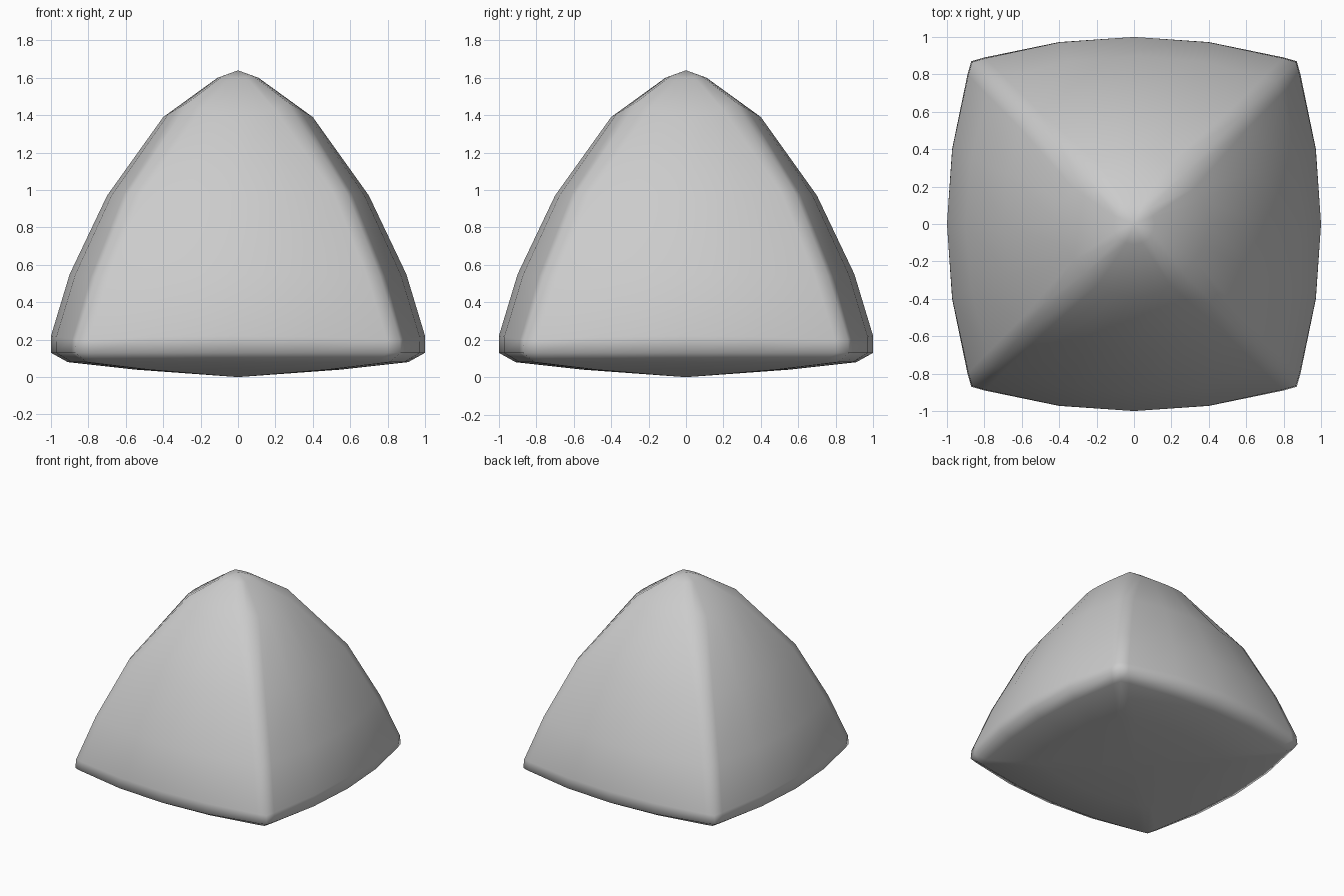
import bpy, bmesh

cube = bpy.data.objects.get("Cube")
if cube:
    bpy.data.objects.remove(cube, do_unlink=True)

# Light grey material
grey = bpy.data.materials.new("light grey")
grey.use_nodes = True
colour = (0.6, 0.6, 0.6, 1)
grey.diffuse_color = colour
grey.node_tree.nodes["Principled BSDF"].inputs["Base Color"].default_value = colour

# Rings from underside to tip: side radius, side height, ridge radius, ridge height
RINGS = [(0.55, 0.04, 0.48, 0.04), (0.91, 0.08, 0.81, 0.08),
         (1.0, 0.13, 0.87, 0.13), (1.0, 0.22, 0.865, 0.2),
         (0.9, 0.55, 0.76, 0.54), (0.7, 0.97, 0.585, 0.98),
         (0.4, 1.39, 0.265, 1.47), (0.11, 1.6, 0.08, 1.61)]
BEVEL = 0.07


def add_ring(bm, side, side_z, ridge, ridge_z):
    """A bulging square: four bowed sides meeting at narrow ridges."""
    near = max(0.55, 1 - BEVEL / ridge)
    verts = []
    for turn in range(4):
        for f in (-1, -near, -0.46, 0, 0.46, near):
            x, y = f * ridge, -(side + (ridge - side) * f * f)
            for _ in range(turn):
                x, y = -y, x
            verts.append(bm.verts.new((x, y, side_z + (ridge_z - side_z) * f * f)))
    return verts


# Rounded pyramid body
bm = bmesh.new()
rings = [add_ring(bm, *ring) for ring in RINGS]
count = len(rings[0])
for low, high in zip(rings, rings[1:]):
    for i in range(count):
        j = (i + 1) % count
        bm.faces.new((low[i], low[j], high[j], high[i]))

# Close the tip and the shallow underside
for ring, height in ((rings[0], 0), (rings[-1], 1.64)):
    centre = bm.verts.new((0, 0, height))
    for i in range(count):
        bm.faces.new((ring[i], ring[(i + 1) % count], centre))
bmesh.ops.recalc_face_normals(bm, faces=bm.faces)
for face in bm.faces:
    face.smooth = True

mesh = bpy.data.meshes.new("rounded_pyramid")
bm.to_mesh(mesh)
bm.free()
mesh.materials.append(grey)
body = bpy.data.objects.new("rounded_pyramid", mesh)
bpy.context.collection.objects.link(body)
